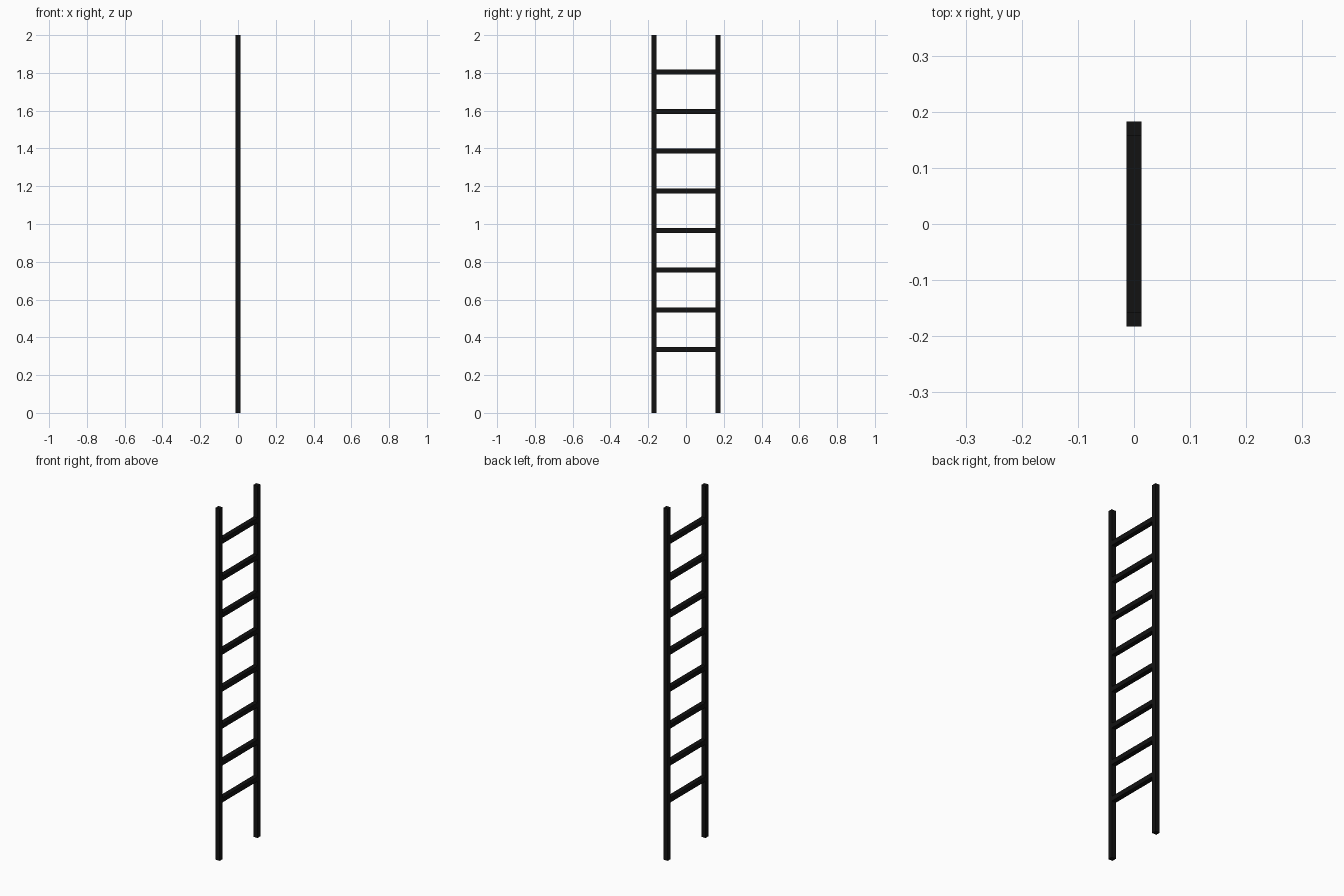
import bpy

if "Cube" in bpy.data.objects:
    bpy.data.objects.remove(bpy.data.objects["Cube"])

W = 0.0265       # square section of all bars
HALF = 0.183     # half the overall width
HEIGHT = 2.0

black = bpy.data.materials.new("black_paint")
black.diffuse_color = (0.006, 0.006, 0.006, 1)
black.use_nodes = True
black.node_tree.nodes["Principled BSDF"].inputs["Base Color"].default_value = black.diffuse_color


def bar(name, location, size):
    bpy.ops.mesh.primitive_cube_add(size=1, location=location)
    ob = bpy.context.object
    ob.name = name
    ob.scale = size
    bpy.ops.object.transform_apply(location=False, rotation=False, scale=True)
    ob.data.materials.append(black)


# Side rails
rail_y = HALF - W / 2
for side, name in ((-1, "front_rail"), (1, "back_rail")):
    bar(name, (0, side * rail_y, HEIGHT / 2), (W, W, HEIGHT))

# Evenly spaced rungs between the rails
for i in range(8):
    bar(f"rung_{i + 1}", (0, 0, 0.336 + i * 0.21), (W, 2 * (HALF - W), W))
